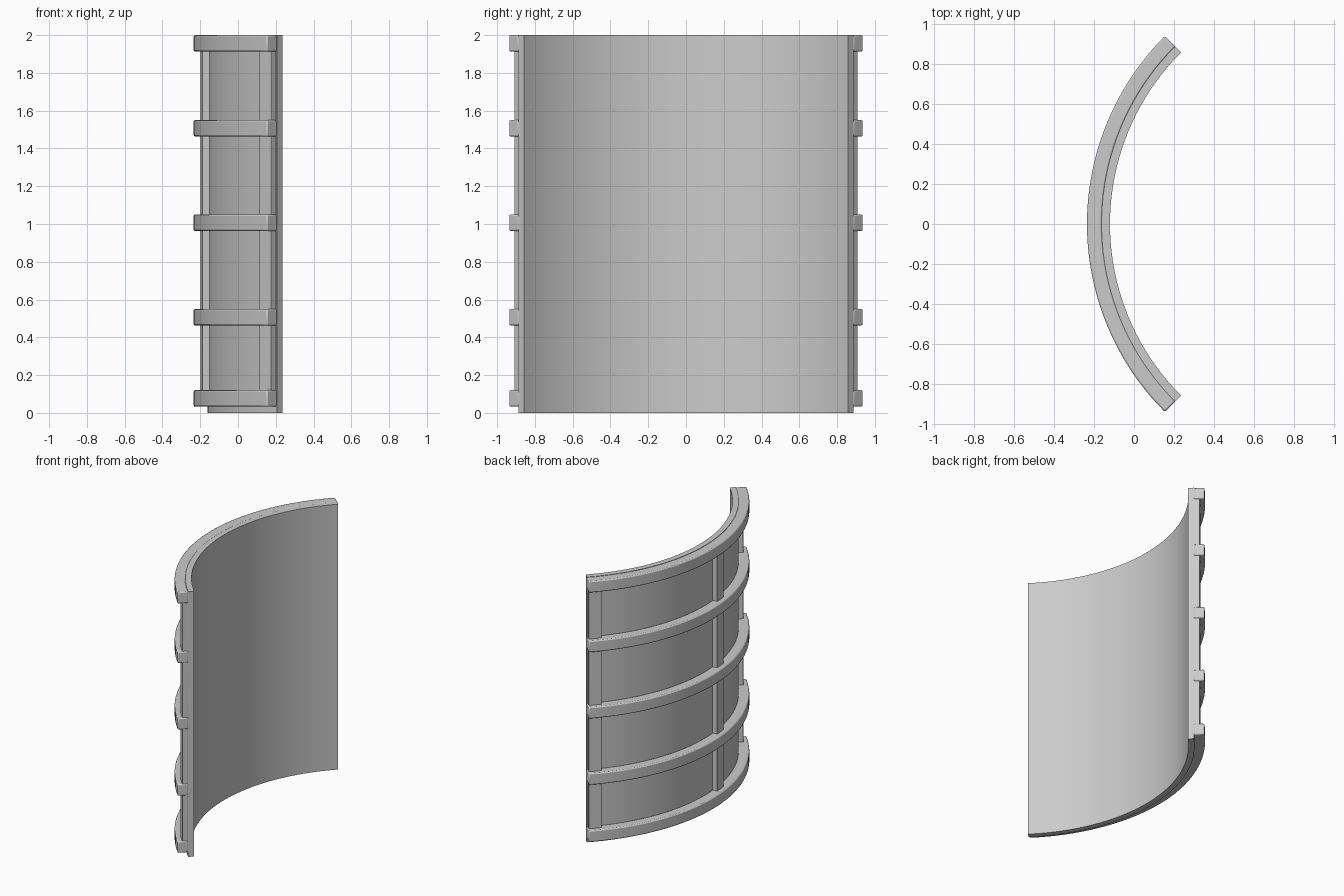
import bpy, bmesh
from math import sin, cos, radians

cube = bpy.data.objects.get("Cube")
if cube:
    bpy.data.objects.remove(cube, do_unlink=True)

CENTRE_X = 1.093                            # axis of the curved wall
INNER, SKIN, POST, BAND = 1.213, 1.255, 1.295, 1.328   # radii of the layers
HALF = 45                                   # half of the arc, in degrees

grey = bpy.data.materials.new("plain grey")
grey.use_nodes = True
grey.diffuse_color = (0.6, 0.6, 0.6, 1)
grey.node_tree.nodes["Principled BSDF"].inputs["Base Color"].default_value = grey.diffuse_color


def arc_block(name, r0, r1, a0, a1, z0, z1, steps, bevel=0.0):
    """Rectangular section swept around the wall's vertical axis."""
    bm = bmesh.new()
    rings = []
    for i in range(steps + 1):
        a = radians(a0 + (a1 - a0) * i / steps)
        rings.append([bm.verts.new((CENTRE_X - r * cos(a), r * sin(a), z))
                      for r, z in ((r0, z0), (r1, z0), (r1, z1), (r0, z1))])
    for p, q in zip(rings, rings[1:]):
        for k in range(4):
            n = (k + 1) % 4
            bm.faces.new((p[k], p[n], q[n], q[k]))
    bm.faces.new(rings[0])
    bm.faces.new(rings[-1])
    bmesh.ops.recalc_face_normals(bm, faces=bm.faces)
    mesh = bpy.data.meshes.new(name)
    bm.to_mesh(mesh)
    bm.free()
    mesh.materials.append(grey)
    obj = bpy.data.objects.new(name, mesh)
    bpy.context.collection.objects.link(obj)
    if bevel:
        mod = obj.modifiers.new("soft edges", 'BEVEL')
        mod.width = bevel
        mod.segments = 2
        mod.limit_method = 'ANGLE'
        mod.angle_limit = radians(40)
    bpy.ops.object.select_all(action='DESELECT')
    obj.select_set(True)
    bpy.context.view_layer.objects.active = obj
    bpy.ops.object.shade_smooth_by_angle(angle=radians(35))
    return obj


# Thin curved wall, smooth on the hollow side
arc_block("curved_panel", INNER, SKIN, -HALF, HALF, 0, 2, 40)

# Horizontal bands around the outside
for i, z in enumerate((0.033, 0.463, 0.963, 1.463, 1.913)):
    arc_block(f"band_{i + 1}", SKIN - 0.002, BAND, -HALF, HALF, z, z + 0.087, 40, 0.008)

# Upright posts behind the bands: one at each end and one near the middle
for name, a in (("front_post", -HALF + 0.3), ("middle_post", -8), ("back_post", HALF - 4.3)):
    arc_block(name, SKIN - 0.002, POST, a, a + 4, 0.05, 1.98, 2, 0.004)
